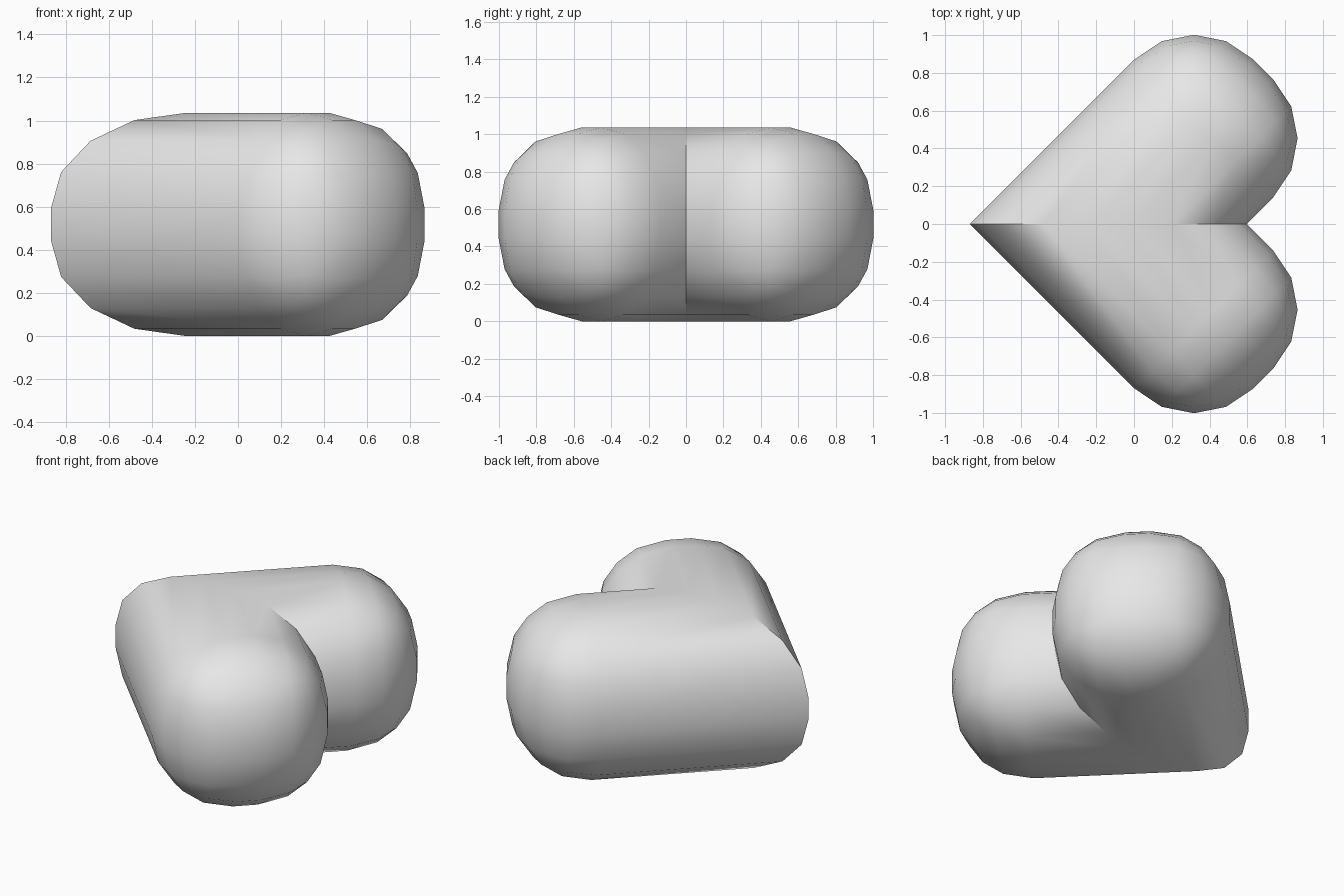
import bpy, bmesh
from math import pi
from mathutils import Matrix, Vector

cube = bpy.data.objects.get("Cube")
if cube:
    bpy.data.objects.remove(cube, do_unlink=True)

HALF = 0.518      # half thickness of a lobe
ROUND = 0.444     # edge rounding
TIP, BACK = 1.063, -1.4   # lobe extent along its diagonal axis
OFFSET = 0.096    # sideways shift of the lobe axis

# Single plain grey material
grey = bpy.data.materials.new("light_grey")
grey.use_nodes = True
colour = (0.8, 0.8, 0.8, 1)
grey.diffuse_color = colour
grey.node_tree.nodes["Principled BSDF"].inputs["Base Color"].default_value = colour

# Rounded bar for one lobe
bm = bmesh.new()
bmesh.ops.create_cube(bm, size=1)
bmesh.ops.scale(bm, vec=(TIP - BACK, 2 * HALF, 2 * HALF), verts=bm.verts)
bmesh.ops.translate(bm, vec=((TIP + BACK) / 2, OFFSET, HALF), verts=bm.verts)
bmesh.ops.bevel(bm, geom=bm.edges[:], offset=ROUND, offset_type='OFFSET',
                segments=4, profile=0.5, affect='EDGES')

# Turn onto the diagonal, trim at the centre plane and mirror
bmesh.ops.rotate(bm, cent=(0, 0, 0), matrix=Matrix.Rotation(pi / 4, 3, 'Z'), verts=bm.verts)
bmesh.ops.bisect_plane(bm, geom=bm.verts[:] + bm.edges[:] + bm.faces[:],
                       plane_co=Vector(), plane_no=Vector((0, 1, 0)), clear_inner=True)
bmesh.ops.mirror(bm, geom=bm.verts[:] + bm.edges[:] + bm.faces[:],
                 merge_dist=0.0005, axis='Y')
bmesh.ops.remove_doubles(bm, verts=bm.verts, dist=0.0005)
bmesh.ops.recalc_face_normals(bm, faces=bm.faces)

mesh = bpy.data.meshes.new("heart")
bm.to_mesh(mesh)
bm.free()
mesh.materials.append(grey)
heart = bpy.data.objects.new("heart", mesh)
bpy.context.collection.objects.link(heart)

# Smooth shading with a crisp centre crease
bpy.ops.object.select_all(action='DESELECT')
heart.select_set(True)
bpy.context.view_layer.objects.active = heart
bpy.ops.object.shade_smooth_by_angle(angle=pi / 6)
